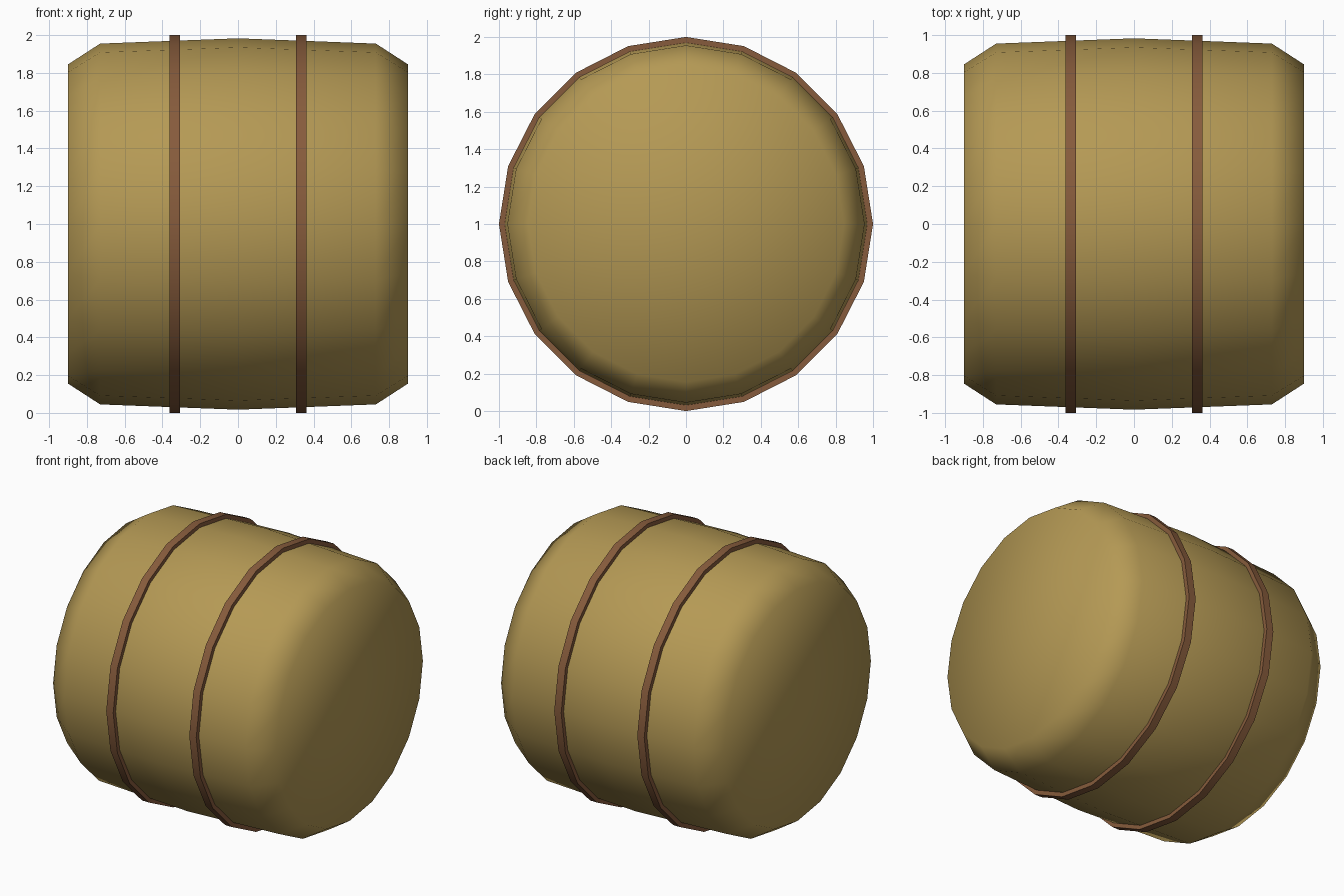
import bpy, bmesh, math

if "Cube" in bpy.data.objects:
    bpy.data.objects.remove(bpy.data.objects["Cube"])

SIDES = 20
AXIS_Z = 1.0


def material(name, rgb):
    m = bpy.data.materials.new(name)
    m.diffuse_color = (*rgb, 1)
    m.use_nodes = True
    m.node_tree.nodes["Principled BSDF"].inputs["Base Color"].default_value = m.diffuse_color
    return m


def lathe(name, profile, mat, angle, closed=False):
    """Spin an (x, radius) profile around the barrel axis, which runs along x."""
    bm = bmesh.new()
    rings = []
    for x, r in profile:
        if r == 0:
            rings.append([bm.verts.new((x, 0, AXIS_Z))] * SIDES)
        else:
            rings.append([bm.verts.new((x, r * math.sin(a), AXIS_Z + r * math.cos(a)))
                          for a in (2 * math.pi * i / SIDES for i in range(SIDES))])
    pairs = list(zip(rings, rings[1:]))
    if closed:
        pairs.append((rings[-1], rings[0]))
    for a, b in pairs:
        for i in range(SIDES):
            j = (i + 1) % SIDES
            bm.faces.new(dict.fromkeys((a[i], b[i], b[j], a[j])))
    bmesh.ops.recalc_face_normals(bm, faces=bm.faces[:])
    mesh = bpy.data.meshes.new(name)
    bm.to_mesh(mesh)
    bm.free()
    obj = bpy.data.objects.new(name, mesh)
    bpy.context.collection.objects.link(obj)
    mesh.materials.append(mat)
    bpy.ops.object.select_all(action='DESELECT')
    obj.select_set(True)
    bpy.context.view_layer.objects.active = obj
    bpy.ops.object.shade_smooth_by_angle(angle=math.radians(angle))
    return obj


wood = material("wood", (0.46, 0.32, 0.09))
band = material("band", (0.24, 0.105, 0.045))

# Barrel body: bulging staves, chamfered rims, flat ends, smooth all over
half = [(0.9, 0), (0.9, 0.845), (0.73, 0.955)]
profile = [(-x, r) for x, r in half] + [(0, 0.983)] + half[::-1]
lathe("barrel_body", profile, wood, 180)

# Two raised hoops
for side, x in (("left", -0.335), ("right", 0.335)):
    w = 0.028
    lathe(f"hoop_{side}", [(x - w, 0.94), (x - w, 1.0), (x + w, 1.0), (x + w, 0.94)],
          band, 30, closed=True)
